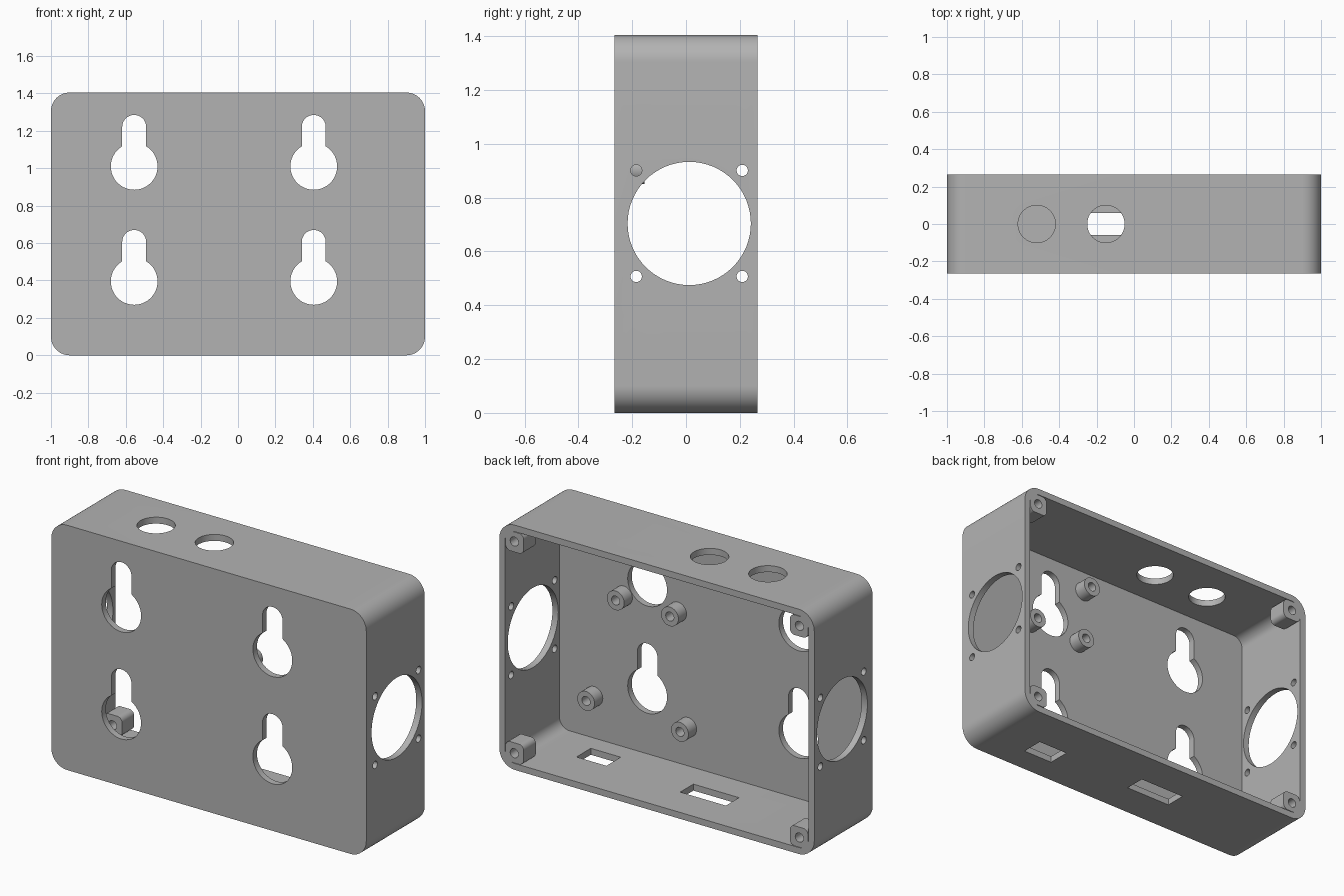
import bpy, bmesh, math
from mathutils import Vector

if "Cube" in bpy.data.objects:
    bpy.data.objects.remove(bpy.data.objects["Cube"], do_unlink=True)

W, D, H = 1.0, 0.265, 1.405        # half width, half depth, height
T, R = 0.037, 0.1                  # wall thickness, corner radius
FLOOR = -D + T                     # inner face of the front panel

grey = bpy.data.materials.new("plain grey")
grey.use_nodes = True
grey.diffuse_color = (0.45, 0.45, 0.45, 1)
grey.node_tree.nodes["Principled BSDF"].inputs["Base Color"].default_value = (0.45, 0.45, 0.45, 1)


def arc(cx, cy, r, start, end, n):
    steps = [math.radians(start + (end - start) * i / n) for i in range(n + 1)]
    return [(cx + r * math.cos(a), cy + r * math.sin(a)) for a in steps]


def circle(cx, cy, r, n=48):
    return arc(cx, cy, r, 0, 360, n)[:-1]


def rounded_rect(x0, x1, y0, y1, r):
    n = 12
    return (arc(x1 - r, y1 - r, r, 0, 90, n) + arc(x0 + r, y1 - r, r, 90, 180, n)
            + arc(x0 + r, y0 + r, r, 180, 270, n) + arc(x1 - r, y0 + r, r, 270, 360, n))


def rect(cx, cy, w, d):
    return [(cx + sx * w / 2, cy + sy * d / 2) for sx, sy in ((-1, -1), (1, -1), (1, 1), (-1, 1))]


def keyhole(cx, cz):
    big, small, rise = 0.125, 0.064, 0.211
    a = math.degrees(math.acos(small / big))
    return arc(cx, cz, big, 180 - a, 360 + a, 40) + arc(cx, cz + rise, small, 0, 180, 20)


def prism(name, profile, axis, lo, hi):
    """Extrude a closed 2D profile along a world axis."""
    place = {"x": lambda p, t: (t, p[0], p[1]),
             "y": lambda p, t: (p[0], t, p[1]),
             "z": lambda p, t: (p[0], p[1], t)}[axis]
    bm = bmesh.new()
    face = bm.faces.new([bm.verts.new(place(p, lo)) for p in profile])
    top = bmesh.ops.extrude_face_region(bm, geom=[face])["geom"]
    shift = Vector(place((0, 0), hi - lo))
    bmesh.ops.translate(bm, vec=shift, verts=[v for v in top if isinstance(v, bmesh.types.BMVert)])
    bmesh.ops.recalc_face_normals(bm, faces=bm.faces)
    mesh = bpy.data.meshes.new(name)
    bm.to_mesh(mesh)
    bm.free()
    mesh.materials.append(grey)
    obj = bpy.data.objects.new(name, mesh)
    bpy.context.collection.objects.link(obj)
    return obj


def combine(target, tool, operation):
    """Apply a boolean and discard the tool."""
    mod = target.modifiers.new("bool", "BOOLEAN")
    mod.object, mod.operation, mod.solver = tool, operation, "EXACT"
    bpy.context.view_layer.objects.active = target
    bpy.ops.object.modifier_apply(modifier=mod.name)
    bpy.data.objects.remove(tool, do_unlink=True)


def cut(target, profile, axis, lo, hi):
    combine(target, prism("cutter", profile, axis, lo, hi), "DIFFERENCE")


def smooth(obj):
    bpy.ops.object.select_all(action="DESELECT")
    obj.select_set(True)
    bpy.context.view_layer.objects.active = obj
    bpy.ops.object.shade_smooth_by_angle(angle=math.radians(30))


# Open-backed enclosure
box = prism("enclosure", rounded_rect(-W, W, 0, H, R), "y", -D, D)
cut(box, rounded_rect(-W + T, W - T, T, H - T, R - T), "y", FLOOR, D + 0.1)

# Screw posts in the four back corners
near, far, screw = 0.04, 0.155, 0.095
for sx in (-1, 1):
    for top in (False, True):
        xs = sorted((sx * (W - near), sx * (W - far)))
        zs = (H - far, H - near) if top else (near, far)
        post = prism("post", rounded_rect(*xs, *zs, 0.03), "y", 0.155, D)
        combine(box, post, "UNION")
        cut(box, circle(sx * (W - screw), H - screw if top else screw, 0.026, 24), "y", 0.1, D + 0.1)

# Keyhole hangers in the front panel
for x in (-0.555, 0.405):
    for z in (0.395, 1.01):
        cut(box, keyhole(x, z), "y", -D - 0.1, FLOOR + 0.03)

# Round side openings with four screw holes each, through both sides
cy, cz = 0.012, 0.704
for lo, hi in ((-W - 0.1, -W + 0.06), (W - 0.06, W + 0.1)):
    cut(box, circle(cy, cz, 0.229, 64), "x", lo, hi)
    for dy in (-0.197, 0.197):
        for dz in (-0.197, 0.197):
            cut(box, circle(cy + dy, cz + dz, 0.021, 24), "x", lo, hi)

# Round openings in the top wall
for x in (-0.52, -0.15):
    cut(box, circle(x, 0, 0.1), "z", H - 0.06, H + 0.1)

# Rectangular ports in the bottom wall
cut(box, rect(-0.15, 0, 0.29, 0.12), "z", -0.1, 0.06)
cut(box, rect(0.59, -0.05, 0.19, 0.13), "z", -0.1, 0.06)
smooth(box)

# Hollow board standoffs on the inside of the front panel
spots = ((0.743, 0.278), (0.147, 0.26), (0.555, 0.905), (0.211, 0.905), (0.17, 1.245))
for i, (x, z) in enumerate(spots):
    standoff = prism(f"standoff_{i + 1}", circle(x, z, 0.055, 32), "y", FLOOR - 0.005, -0.154)
    cut(standoff, circle(x, z, 0.026, 24), "y", FLOOR + 0.001, 0)
    smooth(standoff)
